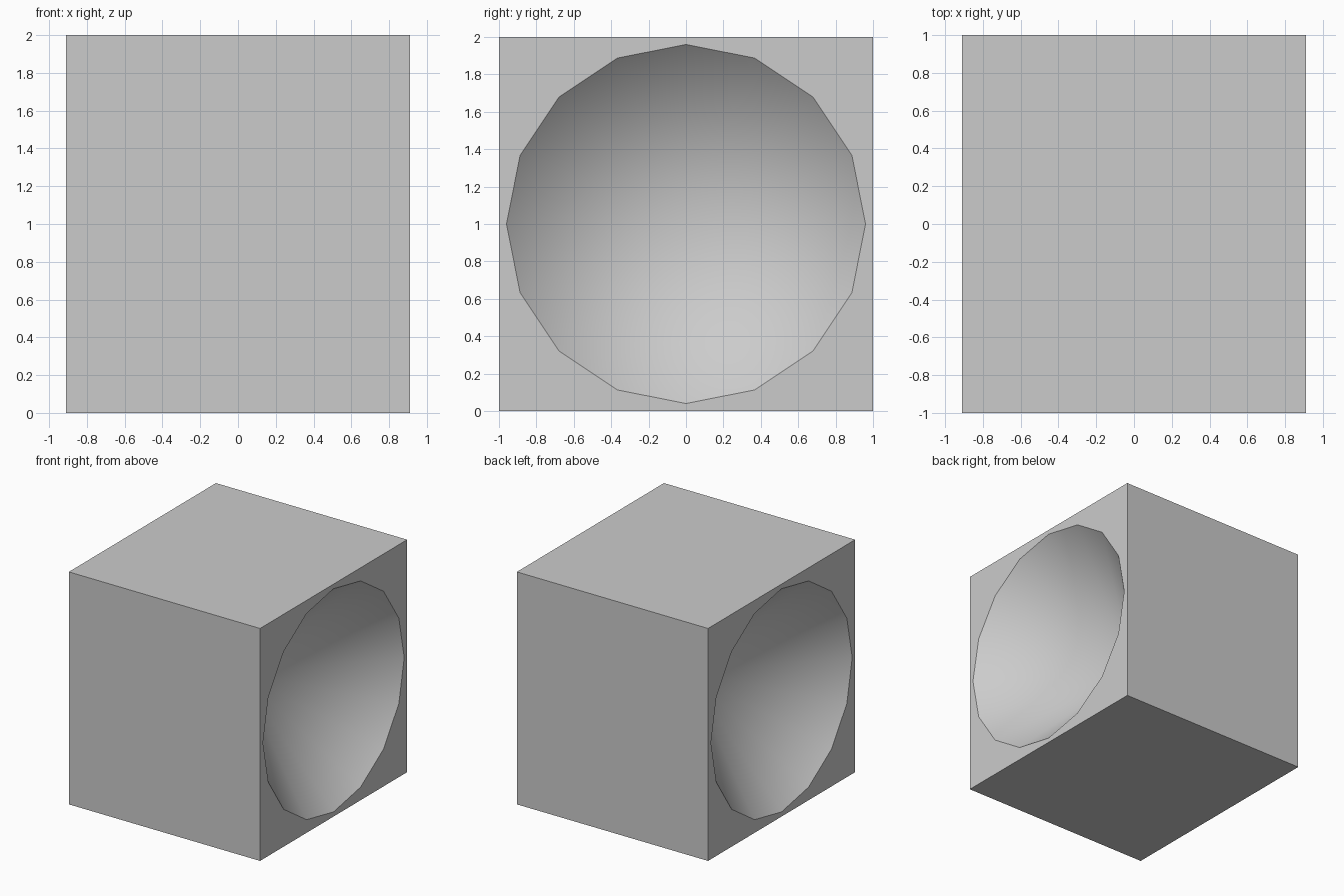
import bpy
import bmesh
from math import cos, sin, pi

cube = bpy.data.objects.get("Cube")
if cube:
    bpy.data.objects.remove(cube, do_unlink=True)

HALF_X, HALF, RIM, DEPTH, SIDES = 0.91, 1.0, 0.96, 0.90, 16

grey = bpy.data.materials.new("light_grey")
grey.use_nodes = True
colour = (0.6, 0.6, 0.6, 1)
grey.diffuse_color = colour
grey.node_tree.nodes["Principled BSDF"].inputs["Base Color"].default_value = colour

bm = bmesh.new()


def recessed_end(side):
    """Square end plate with a faceted conical recess; returns its corners."""
    x = side * HALF_X
    corners = [bm.verts.new((x, sy * HALF, HALF + sz * HALF))
               for sy, sz in ((1, 1), (-1, 1), (-1, -1), (1, -1))]
    # Rim starts on the diagonal, so every quarter lines up with a corner
    rim = []
    for i in range(SIDES):
        a = pi / 4 + 2 * pi * i / SIDES
        rim.append(bm.verts.new((x, RIM * cos(a), HALF + RIM * sin(a))))
    apex = bm.verts.new((side * (HALF_X - DEPTH), 0, HALF))
    quarter = SIDES // 4
    for k in range(4):
        arc = [rim[(k * quarter + j) % SIDES] for j in range(quarter + 1)]
        bm.faces.new([corners[(k + 1) % 4], corners[k]] + arc)
    for i in range(SIDES):
        bm.faces.new((rim[i], rim[(i + 1) % SIDES], apex))
    return corners


# Two recessed ends joined by four flat walls
left, right = recessed_end(1), recessed_end(-1)
for k in range(4):
    n = (k + 1) % 4
    bm.faces.new((left[k], left[n], right[n], right[k]))
bmesh.ops.recalc_face_normals(bm, faces=bm.faces)

mesh = bpy.data.meshes.new("recessed_block")
bm.to_mesh(mesh)
bm.free()
mesh.materials.append(grey)
block = bpy.data.objects.new("recessed_block", mesh)
bpy.context.collection.objects.link(block)

# Smooth cone walls, sharp rim and box edges
bpy.ops.object.select_all(action="DESELECT")
block.select_set(True)
bpy.context.view_layer.objects.active = block
bpy.ops.object.shade_smooth_by_angle(angle=pi / 6)
